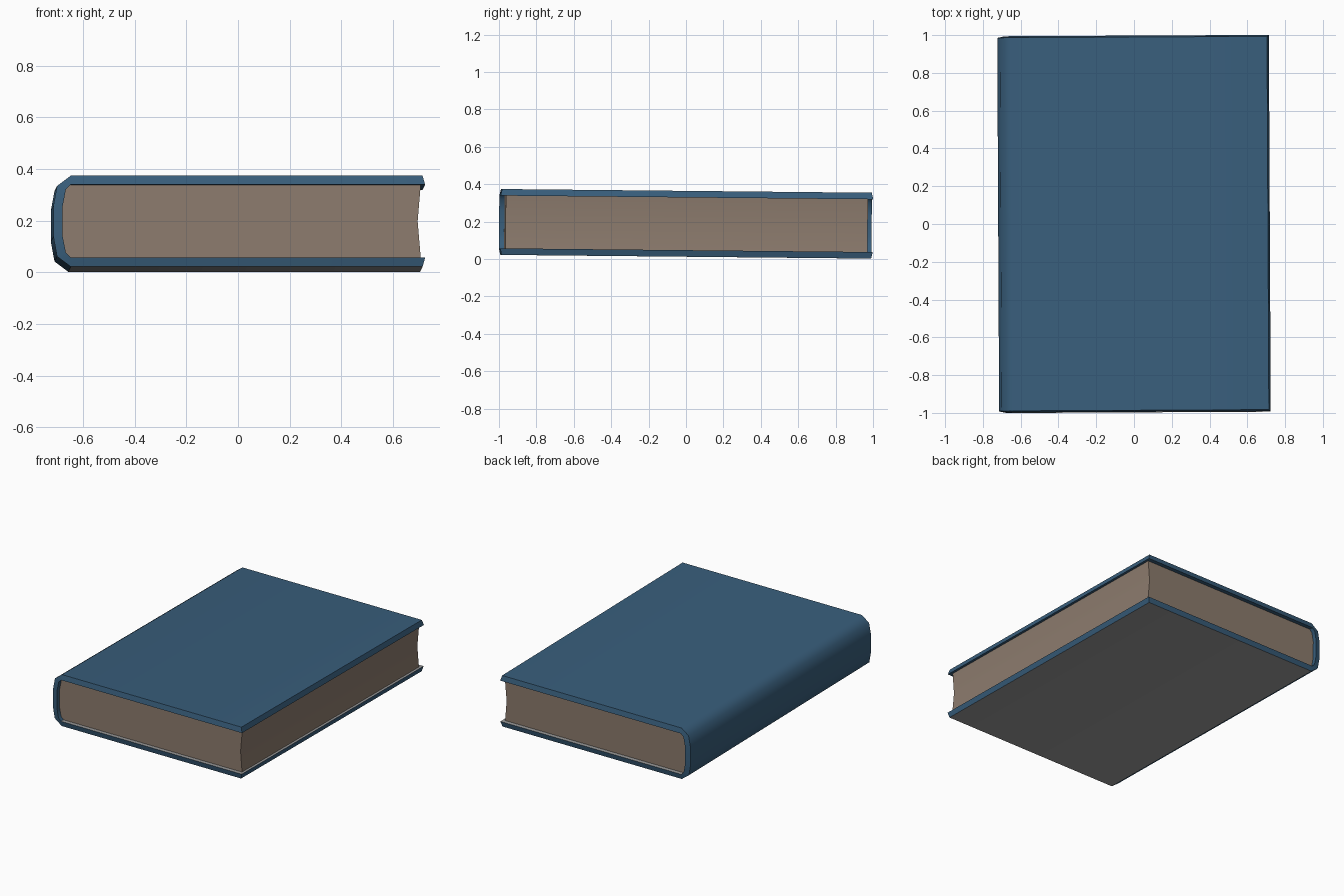
import bpy, bmesh, math

if "Cube" in bpy.data.objects:
    bpy.data.objects.remove(bpy.data.objects["Cube"])

H = 0.176        # half thickness of the closed book
BOARD = 0.035    # cover board thickness
TILT = (-0.01, 0.0, 0.005)
CENTRE = (0.0, 0.0, 0.188)


def material(name, colour):
    m = bpy.data.materials.new(name)
    m.diffuse_color = (*colour, 1.0)
    m.use_nodes = True
    m.node_tree.nodes["Principled BSDF"].inputs["Base Color"].default_value = m.diffuse_color
    return m


blue = material("cover blue", (0.040, 0.112, 0.200))
paper = material("page brown", (0.265, 0.200, 0.155))
grey = material("plain grey", (0.32, 0.32, 0.32))


def mirrored(half):
    """Complete a profile by mirroring its upper half in z."""
    return half + [(x, -z) for x, z in reversed(half)]


def finish(bm, name, mats, angle):
    bmesh.ops.recalc_face_normals(bm, faces=bm.faces)
    mesh = bpy.data.meshes.new(name)
    bm.to_mesh(mesh)
    bm.free()
    for m in mats:
        mesh.materials.append(m)
    ob = bpy.data.objects.new(name, mesh)
    bpy.context.collection.objects.link(ob)
    ob.location, ob.rotation_euler = CENTRE, TILT
    bpy.ops.object.select_all(action='DESELECT')
    ob.select_set(True)
    bpy.context.view_layer.objects.active = ob
    bpy.ops.object.shade_smooth_by_angle(angle=math.radians(angle))
    return ob


# Cover: C-shaped wrap of two boards and a rounded spine, outer rim chamfered
outer = mirrored([(0.709, H), (-0.652, H), (-0.705, 0.136), (-0.719, 0.060)])
spine_inner = [(-0.652, H - BOARD), (-0.671, 0.122), (-0.683, 0.060)]
inner = mirrored([(0.719, H - BOARD)] + spine_inner)

bm = bmesh.new()
ring = {}
for end in (-1, 1):
    ring[end, "out"] = [bm.verts.new((x, end * 0.988, z)) for x, z in outer]
    ring[end, "in"] = [bm.verts.new((x, end * 0.996, z)) for x, z in inner]
n = len(outer)
for i in range(n - 1):
    for side in ("out", "in"):
        a, b = ring[-1, side], ring[1, side]
        bm.faces.new((a[i], a[i + 1], b[i + 1], b[i]))
    for end in (-1, 1):
        o, k = ring[end, "out"], ring[end, "in"]
        bm.faces.new((o[i], o[i + 1], k[i + 1], k[i]))
for i in (0, n - 1):
    bm.faces.new((ring[-1, "out"][i], ring[1, "out"][i],
                  ring[1, "in"][i], ring[-1, "in"][i]))
# Both flat faces of the lower board are grey
bm.normal_update()
for f in bm.faces:
    if abs(f.normal.z) > 0.95 and f.calc_center_median().z < 0:
        f.material_index = 1
finish(bm, "cover", [blue, grey], 45)

# Pages: block filling the spine, with a hollow fore-edge
profile = mirrored([(0.702, H - BOARD)] + spine_inner) + [(0.690, 0.0)]
bm = bmesh.new()
front = bm.faces.new([bm.verts.new((x, -0.968, z)) for x, z in profile])
ext = bmesh.ops.extrude_face_region(bm, geom=[front], use_keep_orig=True)
moved = [v for v in ext["geom"] if isinstance(v, bmesh.types.BMVert)]
bmesh.ops.translate(bm, verts=moved, vec=(0, 1.936, 0))
finish(bm, "pages", [paper], 45)
